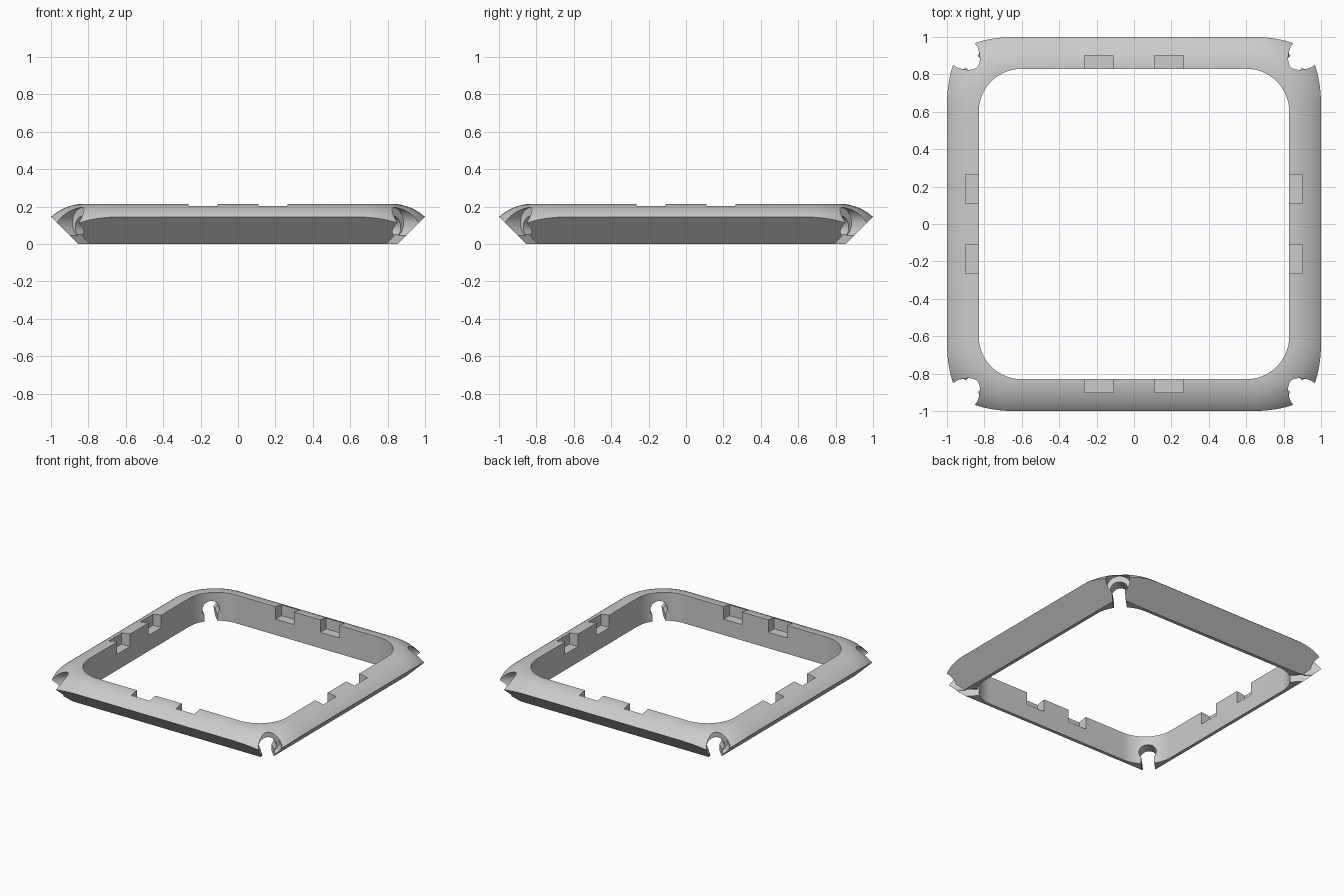
import bpy, bmesh, math
from mathutils import Matrix, Vector

cube = bpy.data.objects.get("Cube")
if cube:
    bpy.data.objects.remove(cube, do_unlink=True)

TOP = 0.215        # height of the frame
INNER = 0.83       # half width of the opening

grey = bpy.data.materials.new("light_grey")
grey.use_nodes = True
colour = (0.6, 0.6, 0.6, 1)
grey.diffuse_color = colour
grey.node_tree.nodes["Principled BSDF"].inputs["Base Color"].default_value = colour


def make_object(name, bm):
    bmesh.ops.recalc_face_normals(bm, faces=bm.faces)
    mesh = bpy.data.meshes.new(name)
    bm.to_mesh(mesh)
    bm.free()
    mesh.materials.append(grey)
    obj = bpy.data.objects.new(name, mesh)
    bpy.context.collection.objects.link(obj)
    return obj


def rounded_square(half, centre, z, steps=24):
    """Points of a square whose corners are arcs about (centre, centre)."""
    radius = half - centre
    points = []
    for quarter in range(4):
        turn = Matrix.Rotation(quarter * math.pi / 2, 3, 'Z')
        for i in range(steps + 1):
            a = i / steps * math.pi / 2
            points.append(turn @ Vector((centre + radius * math.cos(a),
                                         centre + radius * math.sin(a), z)))
    return points


def loft(name, rings):
    """Closed solid through a stack of equal rings."""
    bm = bmesh.new()
    loops = [[bm.verts.new(p) for p in ring] for ring in rings]
    n = len(loops[0])
    for low, high in zip(loops, loops[1:]):
        for i in range(n):
            j = (i + 1) % n
            bm.faces.new((low[i], low[j], high[j], high[i]))
    bm.faces.new(loops[0])
    bm.faces.new(loops[-1])
    return make_object(name, bm)


def square(half, z):
    return [(half, half, z), (-half, half, z), (-half, -half, z), (half, -half, z)]


def box(name, low, high, angle=0):
    bm = bmesh.new()
    bmesh.ops.create_cube(bm, size=1)
    low, high = Vector(low), Vector(high)
    bmesh.ops.scale(bm, vec=high - low, verts=bm.verts)
    bmesh.ops.translate(bm, vec=(low + high) / 2, verts=bm.verts)
    bmesh.ops.rotate(bm, matrix=Matrix.Rotation(angle, 3, 'Z'), verts=bm.verts)
    return make_object(name, bm)


def rod(name, radius, start, end, z, angle):
    """Horizontal cylinder running outward at the given angle."""
    bm = bmesh.new()
    bmesh.ops.create_cone(bm, cap_ends=True, segments=40, radius1=radius,
                          radius2=radius, depth=end - start)
    bmesh.ops.rotate(bm, matrix=Matrix.Rotation(math.pi / 2, 3, 'Y'), verts=bm.verts)
    bmesh.ops.translate(bm, vec=((start + end) / 2, 0, z), verts=bm.verts)
    bmesh.ops.rotate(bm, matrix=Matrix.Rotation(angle, 3, 'Z'), verts=bm.verts)
    return make_object(name, bm)


def combine(target, cutter, operation='DIFFERENCE'):
    mod = target.modifiers.new("cut", 'BOOLEAN')
    mod.operation = operation
    mod.solver = 'EXACT'
    mod.object = cutter
    bpy.context.view_layer.objects.active = target
    bpy.ops.object.modifier_apply(modifier=mod.name)
    bpy.data.objects.remove(cutter, do_unlink=True)


# Domed upper surface: an arc swept round a rounded square
ARC, FLAT, CENTRE = 0.266, 0.82, 0.64
rings = []
for i in range(21):
    a = math.radians(84 * i / 20)
    rings.append(rounded_square(FLAT + ARC * math.sin(a), CENTRE,
                                TOP - ARC * (1 - math.cos(a))))
rings.append(rounded_square(FLAT + ARC, CENTRE, -0.1))
frame = loft("bezel_frame", rings)

# Underside slopes inward on four flat planes
combine(frame, loft("underside", [square(0.855, 0), square(1.255, 0.4)]), 'INTERSECT')

# Rounded central opening
combine(frame, loft("opening", [rounded_square(INNER, 0.6, -0.2),
                                rounded_square(INNER, 0.6, 0.5)]))

for quarter in range(4):
    side = quarter * math.pi / 2
    # Clip notches, two on each inner edge
    for y in (-0.265, 0.11):
        combine(frame, box("notch", (0.75, y, 0.12), (0.9, y + 0.155, 0.4), side))
    # Corner screw passage: hole, slot below it and wider outer recess
    corner = side + math.pi / 4
    combine(frame, rod("hole", 0.06, 0.95, 1.6, 0.09, corner))
    combine(frame, box("slot", (0.95, -0.045, -0.1), (1.6, 0.045, 0.09), corner))
    combine(frame, rod("recess", 0.082, 1.17, 1.6, 0.113, corner))

# Smooth curves, sharp edges
bpy.ops.object.select_all(action='DESELECT')
frame.select_set(True)
bpy.context.view_layer.objects.active = frame
bpy.ops.object.shade_smooth_by_angle(angle=math.radians(25))
